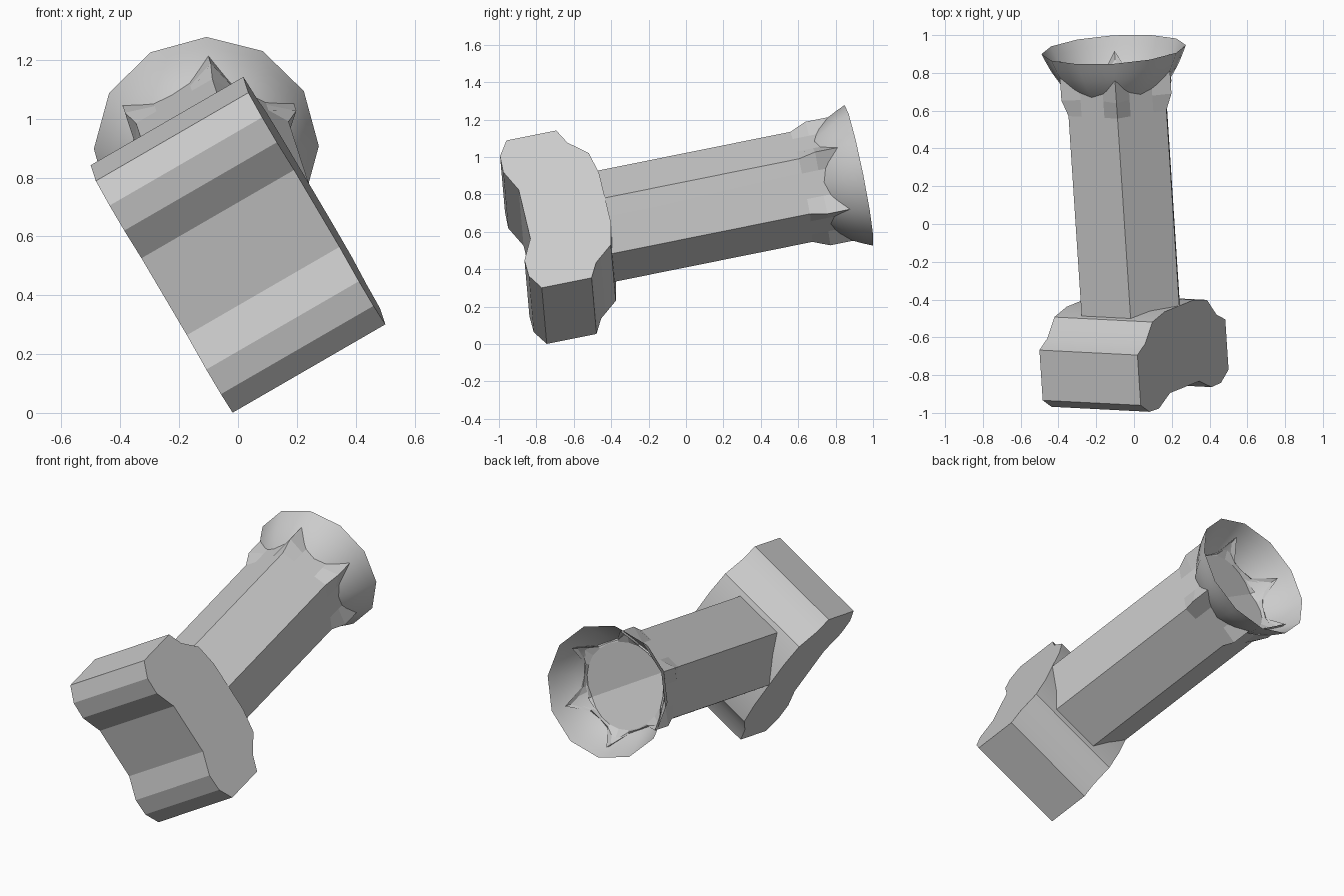
import bpy, bmesh
from math import cos, sin, pi, radians
from mathutils import Matrix, Vector

cube = bpy.data.objects.get("Cube")
if cube:
    bpy.data.objects.remove(cube, do_unlink=True)

# Single grey material
grey = bpy.data.materials.new("light_grey")
grey.use_nodes = True
GREY = (0.6, 0.6, 0.6, 1)
grey.diffuse_color = GREY
grey.node_tree.nodes["Principled BSDF"].inputs["Base Color"].default_value = GREY

# Tilted frame: u across the head, v along the head, w along the shaft
w = Vector((-0.064, 0.978, 0.197)).normalized()
u = Vector((0.865, -0.045, 0.5))
u = (u - w * u.dot(w)).normalized()
v = w.cross(u)
FRAME = Matrix.Translation((-0.035, -0.185, 0.679)) @ Matrix((u, v, w)).transposed().to_4x4()


def finish(name, bm, angle, outward=True):
    if outward:
        bmesh.ops.recalc_face_normals(bm, faces=bm.faces)
    bm.transform(FRAME)
    mesh = bpy.data.meshes.new(name)
    bm.to_mesh(mesh)
    bm.free()
    mesh.materials.append(grey)
    obj = bpy.data.objects.new(name, mesh)
    bpy.context.collection.objects.link(obj)
    bpy.ops.object.select_all(action='DESELECT')
    obj.select_set(True)
    bpy.context.view_layer.objects.active = obj
    bpy.ops.object.shade_smooth_by_angle(angle=radians(angle))
    return obj


def ring(bm, points):
    return [bm.verts.new(p) for p in points]


def bridge(bm, a, b):
    n = len(a)
    return [bm.faces.new((a[i], a[(i + 1) % n], b[(i + 1) % n], b[i])) for i in range(n)]


# Head: lobed outline (v, w), mirrored along v and extruded across u
half = [(0.155, -0.24), (0.29, -0.268), (0.38, -0.367), (0.467, -0.41),
        (0.467, -0.682), (0.38, -0.735), (0.28, -0.738), (0.155, -0.68)]
outline = half + [(-a, b) for a, b in reversed(half)]
bm = bmesh.new()
ends = [ring(bm, [(side, a, b) for a, b in outline]) for side in (-0.3, 0.3)]
bridge(bm, *ends)
for end in ends:
    bm.faces.new(end)
head = finish("head_block", bm, 30)
for face in head.data.polygons:      # caps and recessed centre strip stay flat
    if face.normal.dot(-w) > 0.999 or abs(face.normal.dot(u)) > 0.9:
        face.use_smooth = False

# Shaft: hexagonal bar whose corners flare into spikes at the far end
STEPS = 24


def shaft_ring(bm, corner, quarter, middle):
    points = []
    for i in range(STEPS):
        r, h = (corner, quarter, middle, quarter)[i % 4]
        t = 2 * pi * i / STEPS
        points.append((r * cos(t), r * sin(t), h))
    return ring(bm, points)


R, MID = 0.3, 0.26
QUART = MID / cos(pi / 12)
bm = bmesh.new()
rows = [shaft_ring(bm, (R, h), (QUART, h), (MID, h)) for h in (-0.3, 0.82)]
rows += [shaft_ring(bm, (0.337, 0.91), (QUART, 0.91), (MID, 0.91)),
         shaft_ring(bm, (0.337, 1.058), (QUART, 0.95), (MID, 0.935)),
         shaft_ring(bm, (0.315, 0.98), (0.26, 0.952), (0.255, 0.945))]
for a, b in zip(rows, rows[1:]):
    bridge(bm, a, b)
bm.faces.new(rows[0])

# End cap folded into a shallow valley along one diagonal
cap = []
for i in range(STEPS):
    t = 2 * pi * i / STEPS
    cap.append((0.25 * cos(t), 0.25 * sin(t), 0.9 + 0.2 * 0.25 * abs(sin(t - pi / 3))))
cap = ring(bm, cap)
bridge(bm, rows[-1], cap)
k = STEPS // 6
bm.faces.new(cap[k:k + STEPS // 2 + 1])
bm.faces.new(cap[k + STEPS // 2:] + cap[:k + 1])
finish("hexagonal_shaft", bm, 10)

# Flared cup: thin open twelve-sided shell
bm = bmesh.new()
rows = []
for r, h in [(0.258, 0.925), (0.297, 0.97), (0.335, 1.03), (0.362, 1.085), (0.383, 1.133)]:
    rows.append(ring(bm, [(r * cos(pi * i / 6), r * sin(pi * i / 6), h) for i in range(12)]))
for a, b in zip(rows, rows[1:]):
    bridge(bm, a, b)
finish("flared_cup", bm, 40, outward=False)
